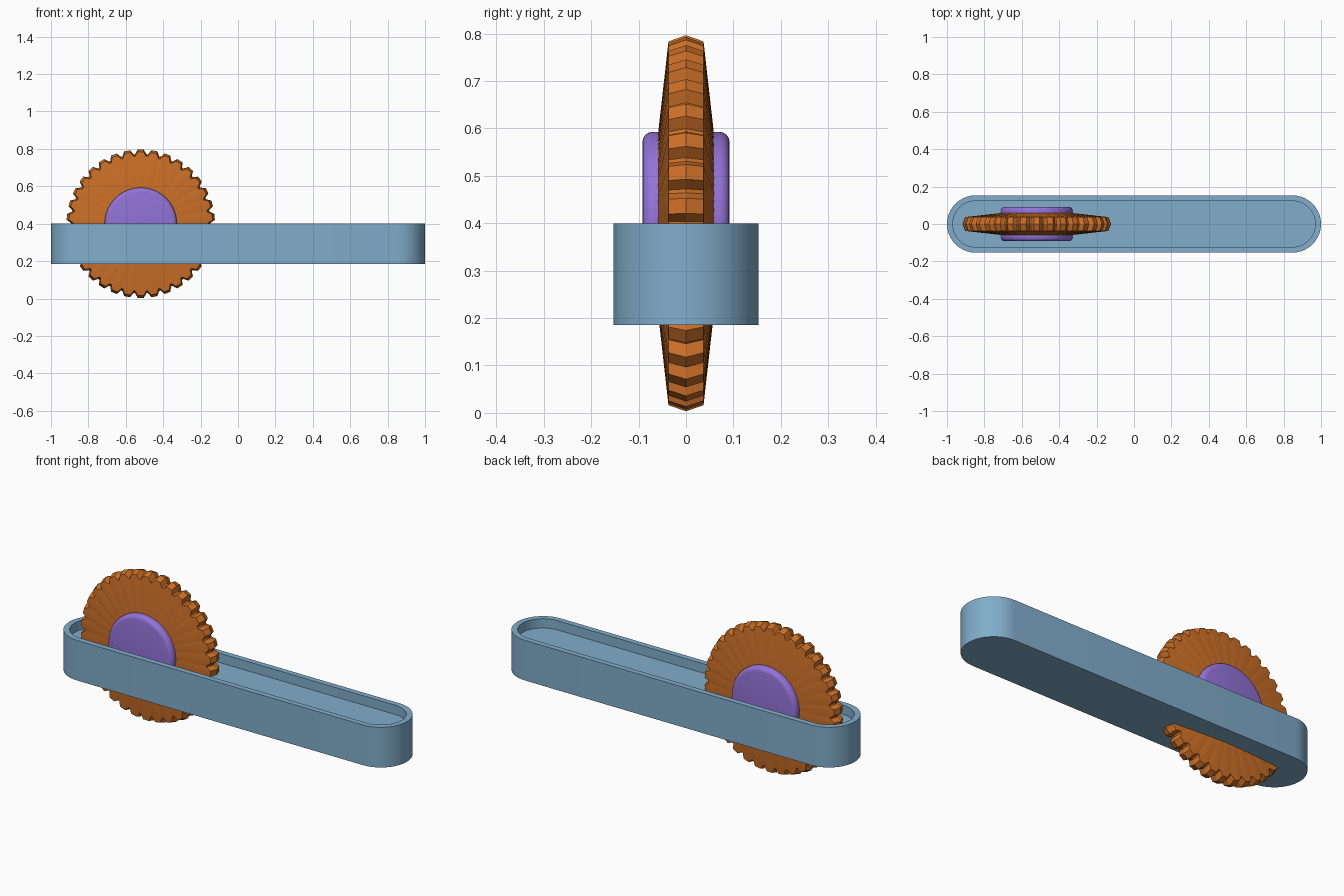
import bpy, bmesh, math

if "Cube" in bpy.data.objects:
    bpy.data.objects.remove(bpy.data.objects["Cube"])

CX, CZ = -0.52, 0.40      # wheel axle
TEETH = 34


def finish(name, bm, color, angle=30):
    bmesh.ops.recalc_face_normals(bm, faces=bm.faces[:])
    me = bpy.data.meshes.new(name)
    bm.to_mesh(me)
    bm.free()
    ob = bpy.data.objects.new(name, me)
    bpy.context.collection.objects.link(ob)
    mat = bpy.data.materials.new(name + "_paint")
    mat.diffuse_color = color
    mat.use_nodes = True
    mat.node_tree.nodes["Principled BSDF"].inputs["Base Color"].default_value = mat.diffuse_color
    me.materials.append(mat)
    bpy.ops.object.select_all(action='DESELECT')
    ob.select_set(True)
    bpy.context.view_layer.objects.active = ob
    bpy.ops.object.shade_smooth_by_angle(angle=math.radians(angle))
    return ob


def loft(bm, loops):
    """Skin a list of closed point loops and cap both ends."""
    rings = [[bm.verts.new(p) for p in loop] for loop in loops]
    for a, b in zip(rings, rings[1:]):
        for i in range(len(a)):
            j = (i + 1) % len(a)
            bm.faces.new((a[i], a[j], b[j], b[i]))
    bm.faces.new(rings[0])
    bm.faces.new(rings[-1])


def stadium(inset, z, n=20):
    r = 0.153 - inset
    pts = []
    for side, start in ((1, -90), (-1, 90)):
        for i in range(n + 1):
            a = math.radians(start + 180 * i / n)
            pts.append((side * 0.847 + r * math.cos(a), r * math.sin(a), z))
    return pts


def circle(r, y, n=64):
    return [(CX + r * math.cos(2 * math.pi * i / n), y,
             CZ + r * math.sin(2 * math.pi * i / n)) for i in range(n)]


def gear_ring(tip, root, y):
    pts = []
    for t in range(TEETH):
        # each tooth: root, rise, flat tip, fall
        for f, r in ((-0.44, root), (-0.22, tip), (0.22, tip), (0.44, root)):
            a = math.pi / 2 + 2 * math.pi * (t + f) / TEETH
            pts.append((CX + r * math.cos(a), y, CZ + r * math.sin(a)))
    return pts


# Long rounded tray with a recessed floor
bm = bmesh.new()
loft(bm, [stadium(0, 0.185), stadium(0, 0.40),
          stadium(0.03, 0.40), stadium(0.03, 0.35)])
finish("tray_body", bm, (0.22, 0.42, 0.60, 1))

# Toothed wheel: tapered sides, teeth ridged along the middle
bm = bmesh.new()
loft(bm, [gear_ring(0.18, 0.18, -0.060),
          gear_ring(0.384, 0.360, -0.037),
          gear_ring(0.397, 0.373, 0),
          gear_ring(0.384, 0.360, 0.037),
          gear_ring(0.18, 0.18, 0.060)])
finish("toothed_wheel", bm, (0.60, 0.16, 0.02, 1), 8)

# Round hub through the wheel with rounded rims
bm = bmesh.new()
rim = [(0.193 - 0.022 * (1 - math.cos(a)), 0.070 + 0.022 * math.sin(a))
       for a in [math.radians(d) for d in (0, 22.5, 45, 67.5, 90)]]
loft(bm, [circle(r, -y) for r, y in reversed(rim)] + [circle(r, y) for r, y in rim])
finish("wheel_hub", bm, (0.29, 0.17, 0.68, 1))
